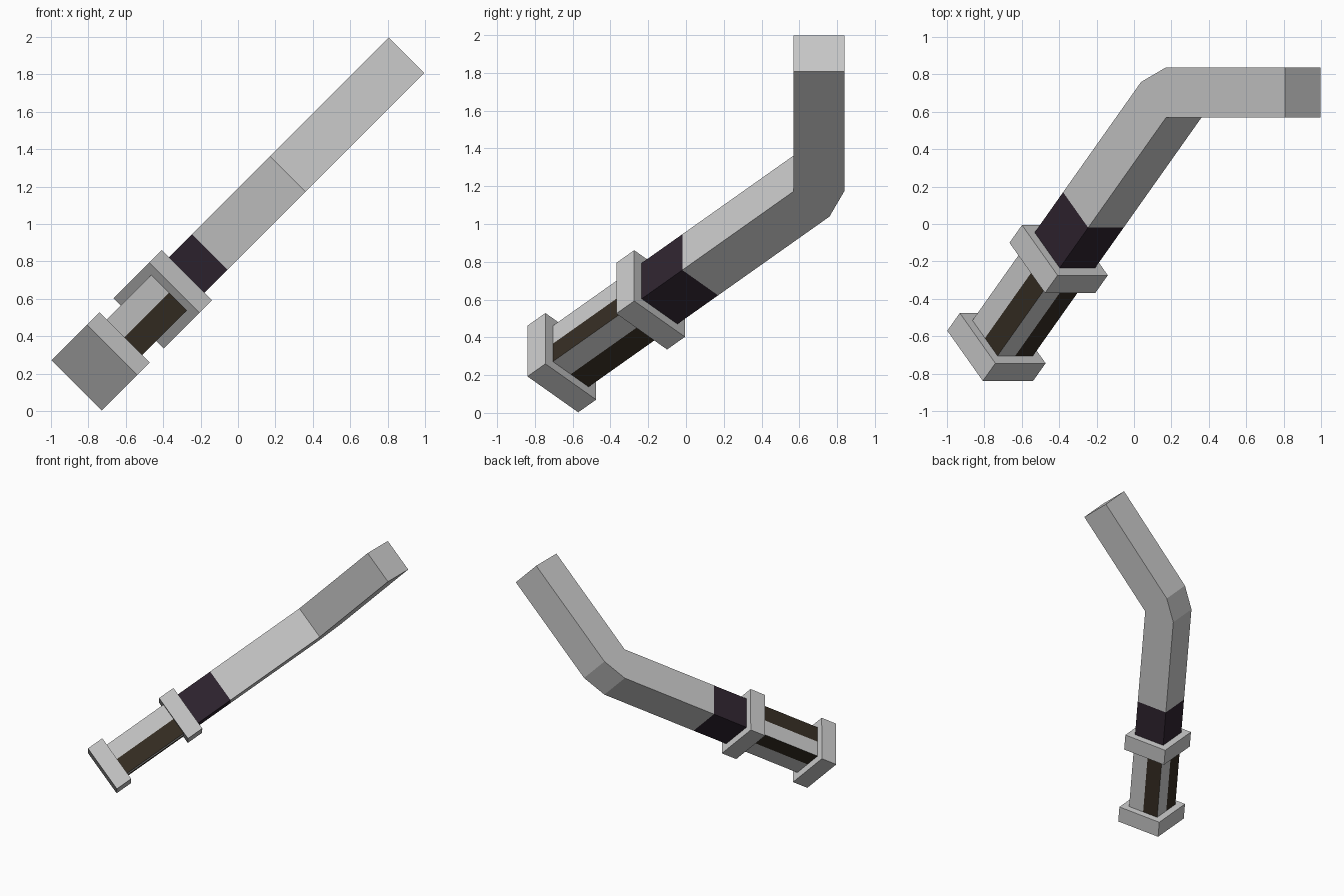
import bpy, bmesh, math
from mathutils import Vector

if "Cube" in bpy.data.objects:
    bpy.data.objects.remove(bpy.data.objects["Cube"])

R = math.sqrt(0.5)
N0 = -0.708           # centre of the sideways axis (1,0,-1)
H = 0.134             # half thickness of the bar
PS, PY = 1.085, 0.57  # inner corner of the bend


def material(name, rgb):
    m = bpy.data.materials.new(name)
    m.diffuse_color = (*rgb, 1)
    m.use_nodes = True
    m.node_tree.nodes["Principled BSDF"].inputs["Base Color"].default_value = m.diffuse_color
    return m


grey = material("pale grey", (0.60, 0.60, 0.60))
purple = material("dark purple", (0.029, 0.018, 0.030))
brown = material("dark brown", (0.037, 0.027, 0.017))


def world(s, y, n):
    # s runs along (1,0,1), n along (1,0,-1)
    n += N0
    return Vector(((s + n) * R, y, (s - n) * R))


def lower(t, w):
    # t runs down the handle from the bend, w towards the outer side
    return PS - (t + w) * R, PY + (w - t) * R


def prism(name, ring_a, ring_b, mats, stripe=False):
    bm = bmesh.new()
    a = [bm.verts.new(p) for p in ring_a]
    b = [bm.verts.new(p) for p in ring_b]
    bm.faces.new(a)
    bm.faces.new(b[::-1])
    k = len(a)
    for i in range(k):
        j = (i + 1) % k
        f = bm.faces.new((a[i], b[i], b[j], a[j]))
        if stripe:
            f.material_index = i % 2
    bmesh.ops.recalc_face_normals(bm, faces=bm.faces[:])
    me = bpy.data.meshes.new(name)
    bm.to_mesh(me)
    bm.free()
    for m in mats:
        me.materials.append(m)
    ob = bpy.data.objects.new(name, me)
    bpy.context.collection.objects.link(ob)


def block(name, t0, t1, half, mats, stripe=False):
    # square section, each side split in half so stripes can alternate
    sec = [(-1, -1), (0, -1), (1, -1), (1, 0), (1, 1), (0, 1), (-1, 1), (-1, 0)]
    if not stripe:
        sec = sec[::2]
    ring = lambda t: [world(*lower(t, H + w * half), n * half) for n, w in sec]
    prism(name, ring(t0), ring(t1), mats, stripe)


# bent bar: profile extruded sideways
end = 1.983
profile = [lower(0.834, 0), (PS, PY), (end, PY), (end, PY + 2 * H),
           (PS, PY + 2 * H), lower(0, 2 * H), lower(0.834, 2 * H)]
prism("bent_bar", [world(s, y, -H) for s, y in profile],
      [world(s, y, H) for s, y in profile], [grey])

# collar, guard, striped grip and pommel
block("collar", 0.834, 1.138, H, [purple])
block("guard", 1.138, 1.272, 0.19, [grey])
block("grip", 1.272, 1.803, H, [grey, brown], stripe=True)
block("pommel", 1.803, 1.937, 0.19, [grey])
